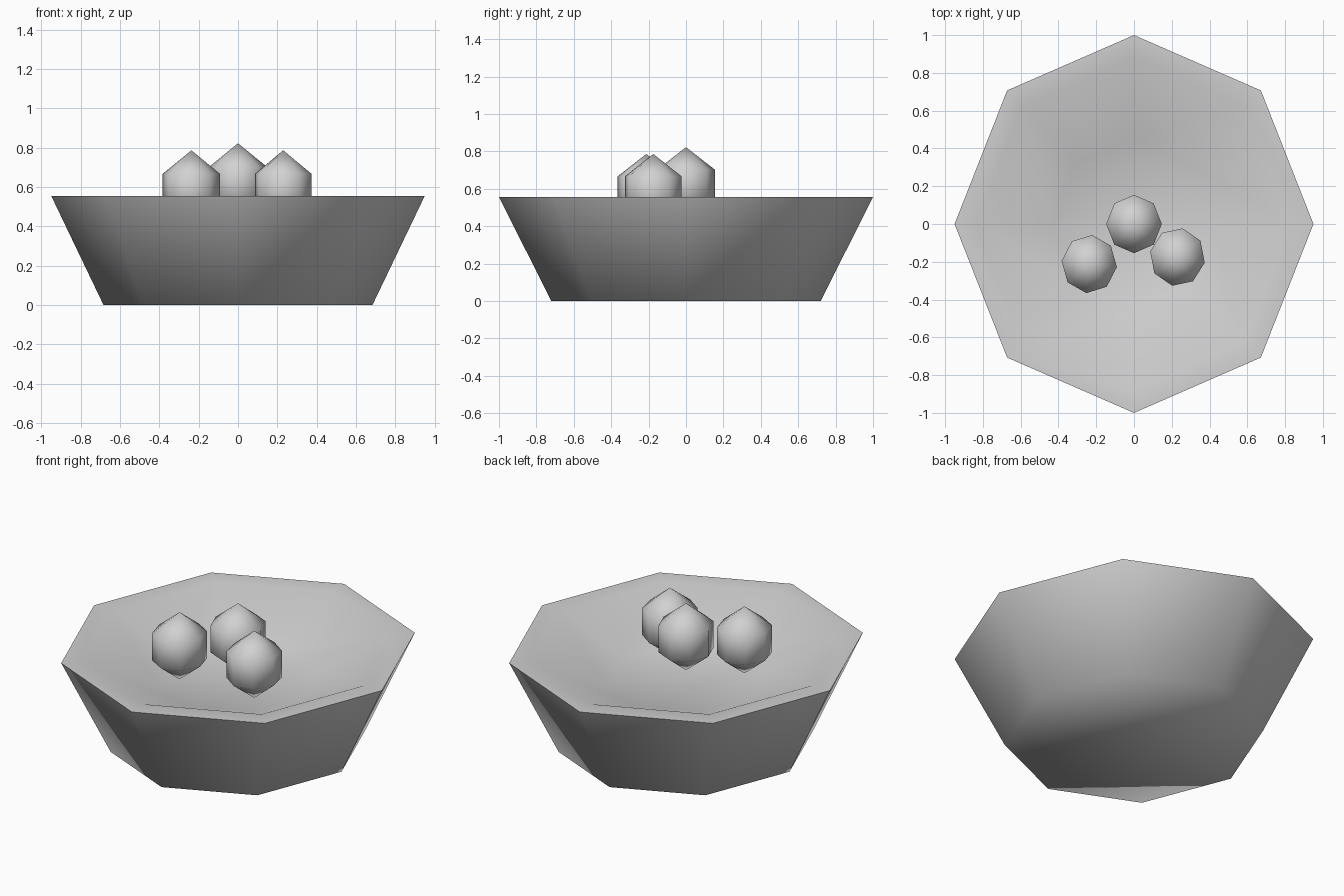
import bpy, bmesh
from math import sin, cos, radians, tau
from mathutils import Vector

cube = bpy.data.objects.get("Cube")
if cube:
    bpy.data.objects.remove(cube, do_unlink=True)

SIDES = 8


def make_material(name, rgb):
    mat = bpy.data.materials.new(name)
    mat.use_nodes = True
    mat.diffuse_color = (*rgb, 1)
    mat.node_tree.nodes["Principled BSDF"].inputs["Base Color"].default_value = (*rgb, 1)
    return mat


grey = make_material("plain grey", (0.64, 0.64, 0.64))


def lathe(name, profile, centre=(0, 0, 0), scale=(1, 1), turn=0):
    """Spin (radius, height) points round z; the two ends are closed by
    a point where the radius is zero, otherwise by a flat cap."""
    bm = bmesh.new()
    rings = []
    for r, z in profile:
        if r == 0:
            rings.append([bm.verts.new((0, 0, z))] * SIDES)
            continue
        ring = []
        for k in range(SIDES):
            a = tau * k / SIDES + radians(turn)
            ring.append(bm.verts.new((r * cos(a) * scale[0], r * sin(a) * scale[1], z)))
        rings.append(ring)
    for low, high in zip(rings, rings[1:]):
        for k in range(SIDES):
            j = (k + 1) % SIDES
            corners = dict.fromkeys((low[k], low[j], high[j], high[k]))
            bm.faces.new(list(corners))
    for ring, (r, z) in zip((rings[0], rings[-1]), (profile[0], profile[-1])):
        if r > 0:
            bm.faces.new(ring)
    bmesh.ops.recalc_face_normals(bm, faces=bm.faces)
    for face in bm.faces:
        face.smooth = True
    # Only the knife-like outer lip stays sharp
    for edge in bm.edges:
        edge.smooth = edge.calc_face_angle(0) < radians(80)
    mesh = bpy.data.meshes.new(name)
    bm.to_mesh(mesh)
    bm.free()
    mesh.materials.append(grey)
    obj = bpy.data.objects.new(name, mesh)
    obj.location = Vector(centre)
    bpy.context.collection.objects.link(obj)
    return obj


# Eight-sided bowl: base, outer wall, flat rim, shallow dished inside
lathe("bowl", [(0.72, 0), (1, 0.555), (0.88, 0.555), (0.45, 0.375)], scale=(0.95, 1))

# Three faceted eggs, pointed at both ends
egg_profile = [(0, -0.2), (0.15, -0.08), (0.15, 0.08), (0, 0.2)]
eggs = {
    "middle_egg": ((0, 0, 0.622), 0),
    "right_egg": ((-0.237, -0.212, 0.586), -6),
    "left_egg": ((0.23, -0.175, 0.586), -11),
}
for name, (centre, turn) in eggs.items():
    lathe(name, egg_profile, centre, (0.98, 1.03), turn)
